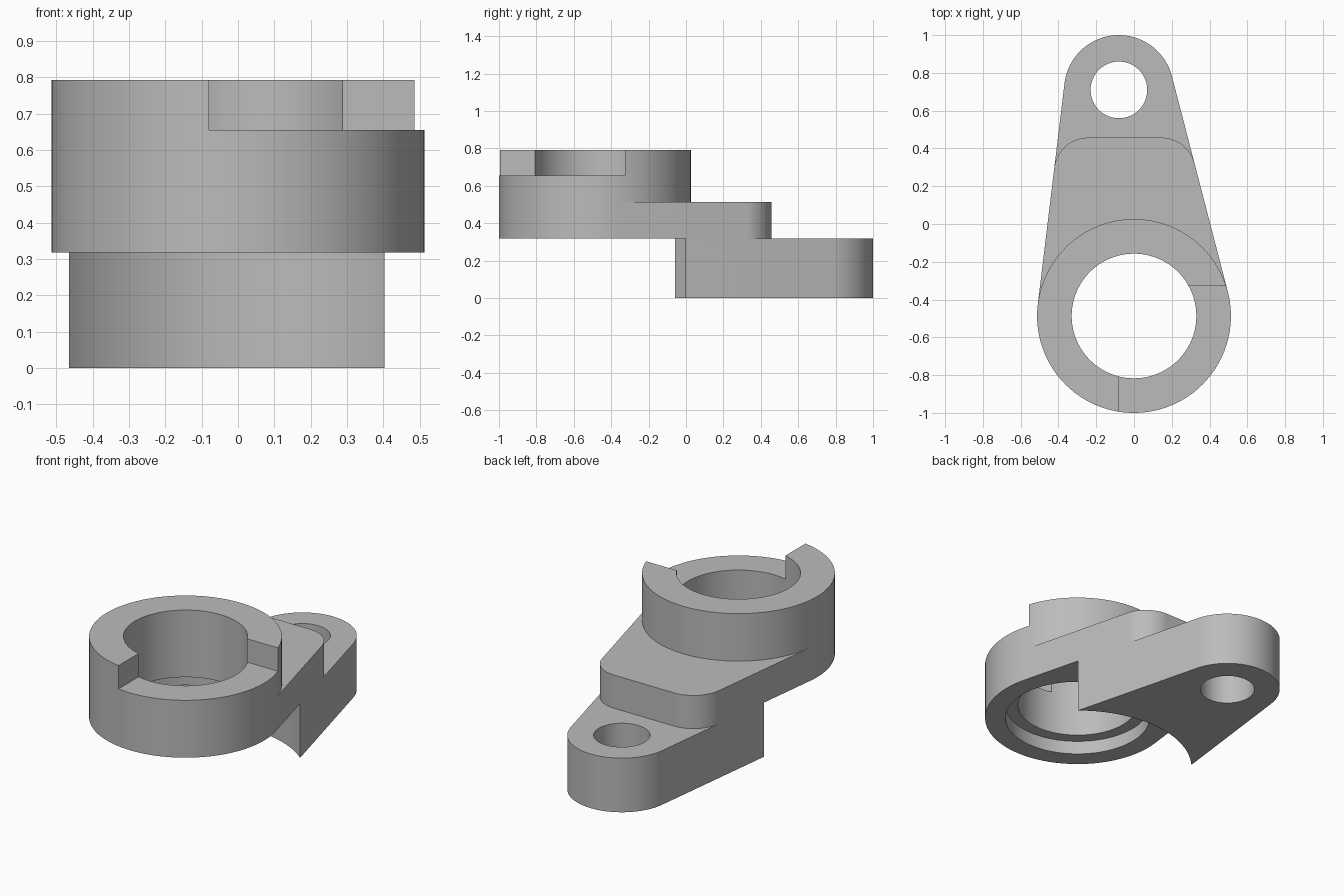
import bpy
import bmesh
from math import acos, atan2, cos, sin, pi, radians
from mathutils import Vector

cube = bpy.data.objects.get("Cube")
if cube:
    bpy.data.objects.remove(cube, do_unlink=True)

# Main dimensions
RING, RING_R, BORE_R, COUNTERBORE_R = Vector((0, -0.487)), 0.513, 0.33, 0.40
EYE, EYE_R, EYE_HOLE_R = Vector((-0.08, 0.71)), 0.29, 0.15
CLEARANCE_R = 0.632
LOW_Z, MID_Z, NOTCH_Z, TOP_Z = 0.318, 0.513, 0.655, 0.792
MID_END, MID_FILLET = 0.457, 0.18

# Directions of the two straight flanks that are tangent to both round ends
axis = EYE - RING
heading = atan2(axis.y, axis.x)
spread = acos((RING_R - EYE_R) / axis.length)
RIGHT, LEFT = heading - spread, heading + spread


def arc(centre, radius, start, end, steps=64):
    return [centre + radius * Vector((cos(a), sin(a)))
            for a in (start + (end - start) * i / steps for i in range(steps + 1))]


def circle(centre, radius):
    return arc(centre, radius, 0, 2 * pi, 96)[:-1]


def prism(name, profile, bottom, top):
    """Extrude a flat counter-clockwise profile upwards."""
    bm = bmesh.new()
    face = bm.faces.new([bm.verts.new((p.x, p.y, bottom)) for p in profile])
    grown = bmesh.ops.extrude_face_region(bm, geom=[face])["geom"]
    moved = [v for v in grown if isinstance(v, bmesh.types.BMVert)]
    bmesh.ops.translate(bm, verts=moved, vec=(0, 0, top - bottom))
    bmesh.ops.recalc_face_normals(bm, faces=bm.faces)
    mesh = bpy.data.meshes.new(name)
    bm.to_mesh(mesh)
    bm.free()
    obj = bpy.data.objects.new(name, mesh)
    bpy.context.collection.objects.link(obj)
    return obj


def beyond(edge):
    """Close an edge running right to left around everything behind it."""
    first, last = edge[0], edge[-1]
    outside = [Vector((-2, last.y)), Vector((-2, 2)), Vector((2, 2)), Vector((2, first.y))]
    return (edge + outside)[::-1]


def fillet_centre(angle):
    """Centre of the rounded corner between a flank and the middle step's end."""
    normal = Vector((cos(angle), sin(angle)))
    y = MID_END - MID_FILLET
    x = (RING.dot(normal) + RING_R - MID_FILLET - y * normal.y) / normal.x
    return Vector((x, y))


# Full height tapered body
outline = arc(RING, RING_R, LEFT, RIGHT + 2 * pi, 96) + arc(EYE, EYE_R, RIGHT, LEFT)
body = prism("stepped_lever", outline, 0, TOP_Z)

# Material to remove: two steps, underside clearance, bores and collar notch
mid_edge = (arc(fillet_centre(RIGHT), MID_FILLET, RIGHT, pi / 2, 24)
            + arc(fillet_centre(LEFT), MID_FILLET, pi / 2, LEFT, 24))
notch = [Vector(p) for p in ((-0.08, -2), (2, -2), (2, -0.325), (-0.08, -0.325))]
cuts = {
    "collar_step": (beyond(arc(RING, RING_R, RIGHT, LEFT)), MID_Z, 1),
    "middle_step": (beyond(mid_edge), LOW_Z, 1),
    "underside_clearance": (circle(RING, CLEARANCE_R), -1, LOW_Z),
    "main_bore": (circle(RING, BORE_R), -1, 2),
    "counterbore": (circle(RING, COUNTERBORE_R), -1, LOW_Z + 0.08),
    "eye_hole": (circle(EYE, EYE_HOLE_R), -1, 2),
    "collar_notch": (notch, NOTCH_Z, 1),
}
bpy.context.view_layer.objects.active = body
for name, (profile, bottom, top) in cuts.items():
    cutter = prism(name, profile, bottom, top)
    cutter.hide_render = True
    mod = body.modifiers.new(name, "BOOLEAN")
    mod.operation, mod.solver, mod.object = "DIFFERENCE", "EXACT", cutter
    bpy.ops.object.modifier_apply(modifier=mod.name)
    bpy.data.objects.remove(cutter, do_unlink=True)

# Plain grey metal, smooth round walls with sharp rims
grey = bpy.data.materials.new("plain_grey")
grey.use_nodes = True
colour = (0.5, 0.5, 0.5, 1)
grey.diffuse_color = colour
grey.node_tree.nodes["Principled BSDF"].inputs["Base Color"].default_value = colour
body.data.materials.clear()
body.data.materials.append(grey)
for poly in body.data.polygons:
    poly.material_index = 0
bpy.ops.object.select_all(action="DESELECT")
body.select_set(True)
bpy.ops.object.shade_smooth_by_angle(angle=radians(30))
